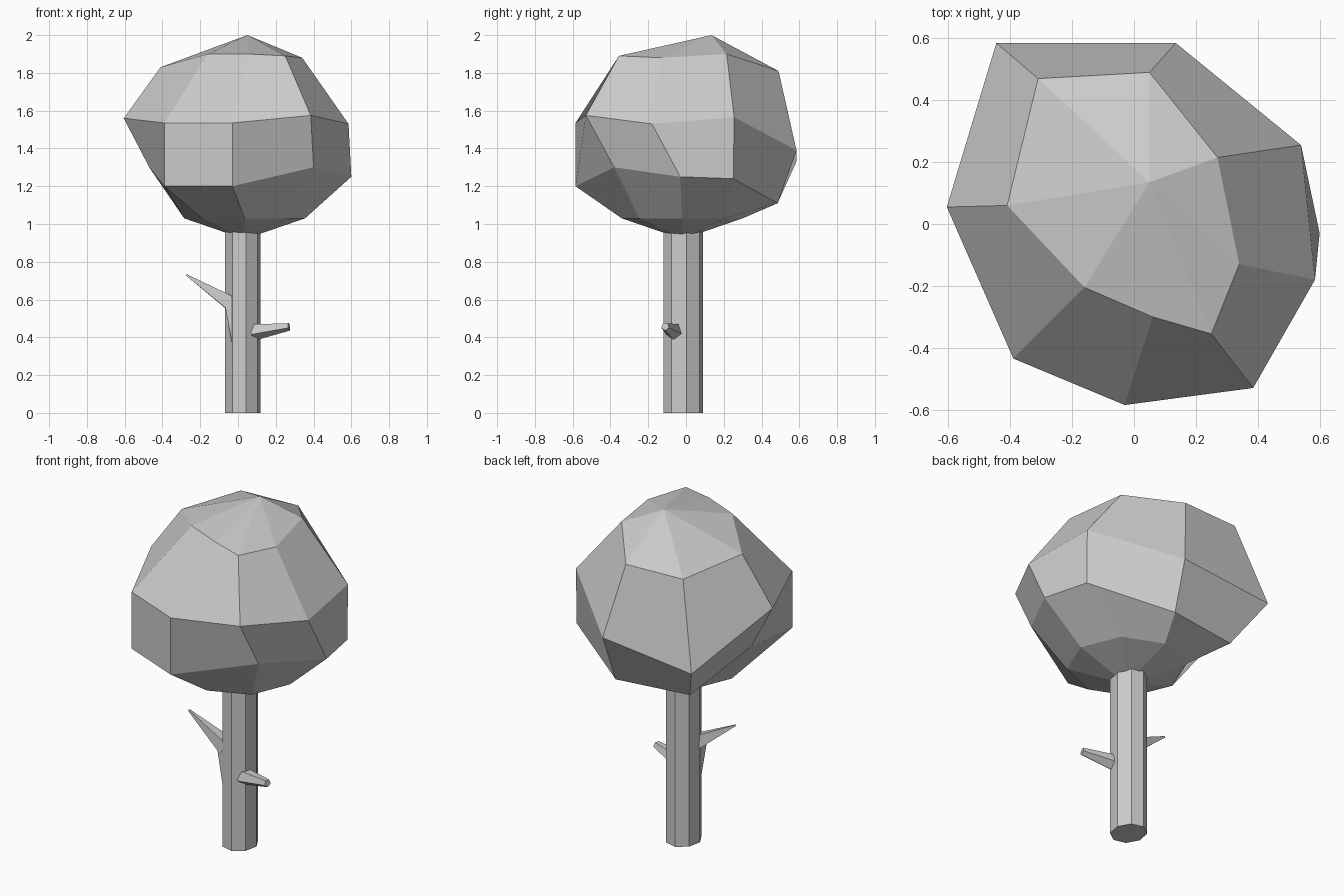
import bpy
import bmesh
from math import cos, sin, tau, radians
from mathutils import Vector

default_cube = bpy.data.objects.get("Cube")
if default_cube:
    bpy.data.objects.remove(default_cube, do_unlink=True)

# One plain grey material for the whole tree
GREY = (0.6, 0.6, 0.6, 1)
grey = bpy.data.materials.new("plain_grey")
grey.use_nodes = True
grey.diffuse_color = GREY
grey.node_tree.nodes["Principled BSDF"].inputs["Base Color"].default_value = GREY


def polygon_ring(centre, radius_x, radius_y, sides, start, across=(1, 0, 0), along=(0, 1, 0)):
    """Points of a flat polygon lying in the plane of two directions."""
    centre, across, along = Vector(centre), Vector(across), Vector(along)
    angles = [radians(start) + tau * i / sides for i in range(sides)]
    return [centre + across * radius_x * cos(a) + along * radius_y * sin(a) for a in angles]


def loft(name, rings, bottom=None, top=None):
    """Skin rings listed from bottom to top; close each end with a pole or a flat cap."""
    bm = bmesh.new()
    loops = [[bm.verts.new(point) for point in ring] for ring in rings]
    count = len(loops[0])
    for low, high in zip(loops, loops[1:]):
        for i in range(count):
            j = (i + 1) % count
            bm.faces.new((low[i], low[j], high[j], high[i]))
    for loop, pole in ((loops[0], bottom), (loops[-1], top)):
        if pole is None:
            bm.faces.new(loop)
        else:
            tip = bm.verts.new(pole)
            for i in range(count):
                bm.faces.new((loop[i], loop[(i + 1) % count], tip))
    bmesh.ops.recalc_face_normals(bm, faces=bm.faces)
    mesh = bpy.data.meshes.new(name)
    bm.to_mesh(mesh)
    bm.free()
    mesh.materials.append(grey)
    tree_part = bpy.data.objects.new(name, mesh)
    bpy.context.collection.objects.link(tree_part)
    return tree_part


def branch(name, start, end, start_radius, end_radius, sides, twist=0):
    """A tapered stub between two points."""
    start, end = Vector(start), Vector(end)
    axis = (end - start).normalized()
    across = axis.cross(Vector((0, 0, 1))).normalized()
    along = across.cross(axis)
    rings = [polygon_ring(point, radius, radius, sides, twist, across, along)
             for point, radius in ((start, start_radius), (end, end_radius))]
    return loft(name, rings)


# Faceted crown: a regular lower ring, then three uneven rings
underside = polygon_ring((0.035, -0.02, 1.03), 0.32, 0.32, 8, 45)
lower_belt = [(0.54, 0.25, 1.24), (0.12, 0.485, 1.11), (-0.32, 0.42, 1.11), (-0.47, 0.06, 1.3),
              (-0.39, -0.435, 1.2), (-0.03, -0.585, 1.2), (0.4, -0.38, 1.3), (0.6, -0.03, 1.25)]
upper_belt = [(0.54, 0.255, 1.565), (0.135, 0.585, 1.39), (-0.445, 0.585, 1.33), (-0.605, 0.055, 1.56),
              (-0.39, -0.435, 1.535), (-0.03, -0.585, 1.535), (0.385, -0.53, 1.575), (0.585, -0.18, 1.53)]
shoulder = [(0.27, 0.215, 1.9), (0.05, 0.49, 1.81), (-0.31, 0.47, 1.81), (-0.41, 0.06, 1.83),
            (-0.16, -0.205, 1.9), (0.06, -0.3, 1.9), (0.25, -0.355, 1.89), (0.34, -0.13, 1.88)]
loft("crown", [underside, lower_belt, upper_belt, shoulder],
     bottom=(0.035, -0.02, 0.92), top=(0.05, 0.135, 2))

# Eight-sided trunk running up into the crown
loft("trunk", [polygon_ring((0.025, -0.015, z), 0.095, 0.107, 8, 10) for z in (0, 1)])

# Long pointed branch with its root running down the trunk
branch("long_branch", (-0.03, -0.06, 0.575), (-0.272, -0.07, 0.73), 0.055, 0.006, 4, 45)
branch("branch_root", (-0.04, -0.07, 0.56), (-0.012, -0.1, 0.28), 0.038, 0.004, 4)

# Short blunt branch on the other side
branch("short_branch", (0.08, -0.06, 0.43), (0.27, -0.11, 0.457), 0.048, 0.022, 5, 54)
